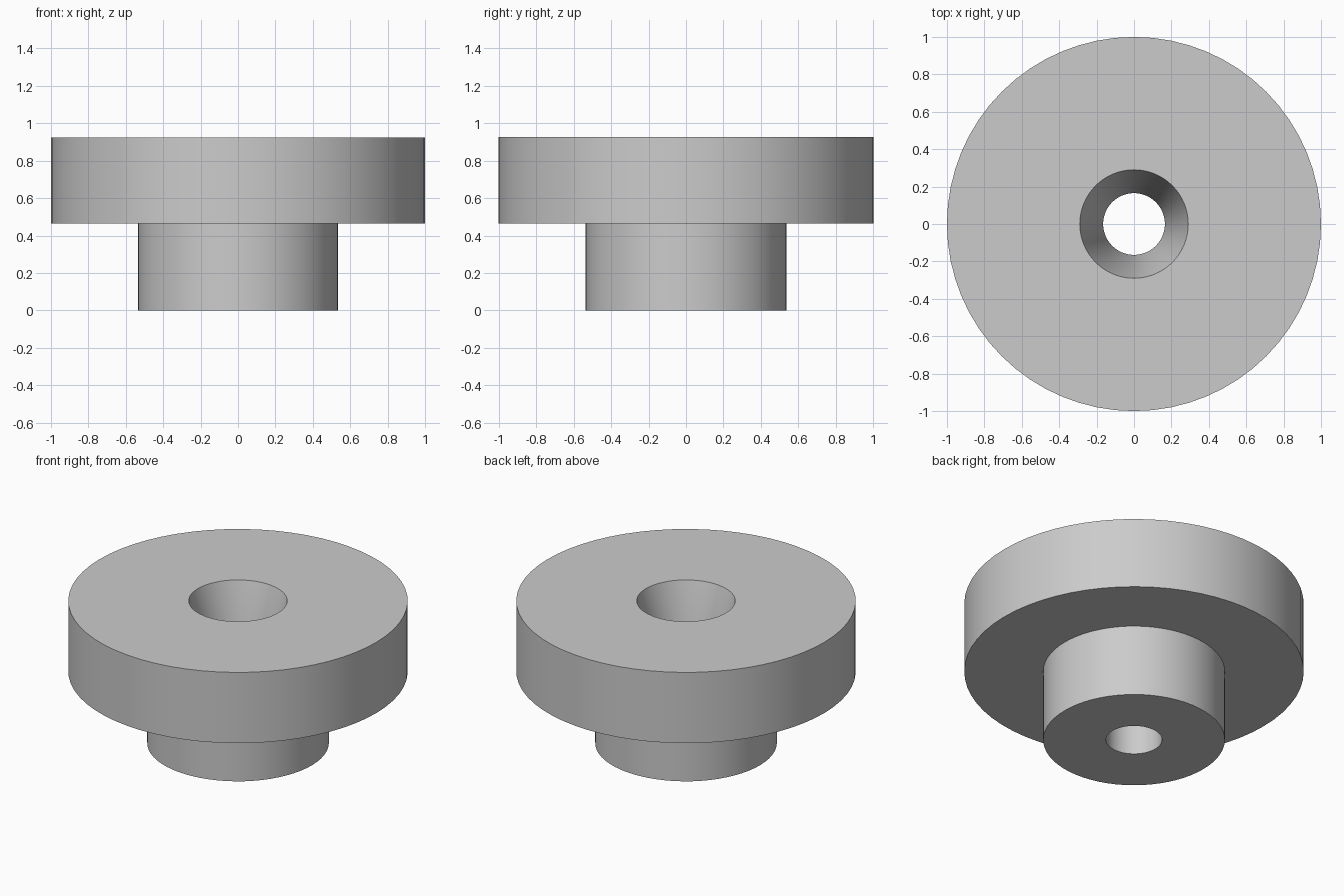
import bpy, bmesh, math

if "Cube" in bpy.data.objects:
    bpy.data.objects.remove(bpy.data.objects["Cube"])

SEGMENTS = 64

grey = bpy.data.materials.new("plain grey")
grey.use_nodes = True
colour = (0.6, 0.6, 0.6, 1)
grey.diffuse_color = colour
grey.node_tree.nodes["Principled BSDF"].inputs["Base Color"].default_value = colour

# Closed cross-section (radius, height): hub, flange, tapered bore, straight bore
profile = [(0.165, 0), (0.535, 0), (0.535, 0.465), (1, 0.465),
           (1, 0.925), (0.29, 0.925), (0.165, 0.465)]

# Revolve the cross-section around the z axis
bm = bmesh.new()
verts = [bm.verts.new((r, 0, z)) for r, z in profile]
edges = [bm.edges.new((v, verts[i - 1])) for i, v in enumerate(verts)]
bmesh.ops.spin(bm, geom=verts + edges, cent=(0, 0, 0), axis=(0, 0, 1),
               angle=math.tau, steps=SEGMENTS, use_duplicate=False)
bmesh.ops.remove_doubles(bm, verts=bm.verts, dist=0.0001)
bmesh.ops.recalc_face_normals(bm, faces=bm.faces)

mesh = bpy.data.meshes.new("flanged_bushing")
bm.to_mesh(mesh)
bm.free()
mesh.materials.append(grey)
bushing = bpy.data.objects.new("flanged_bushing", mesh)
bpy.context.collection.objects.link(bushing)

# Smooth round walls, crisp rims
bpy.ops.object.select_all(action="DESELECT")
bushing.select_set(True)
bpy.context.view_layer.objects.active = bushing
bpy.ops.object.shade_smooth_by_angle(angle=math.radians(30))
